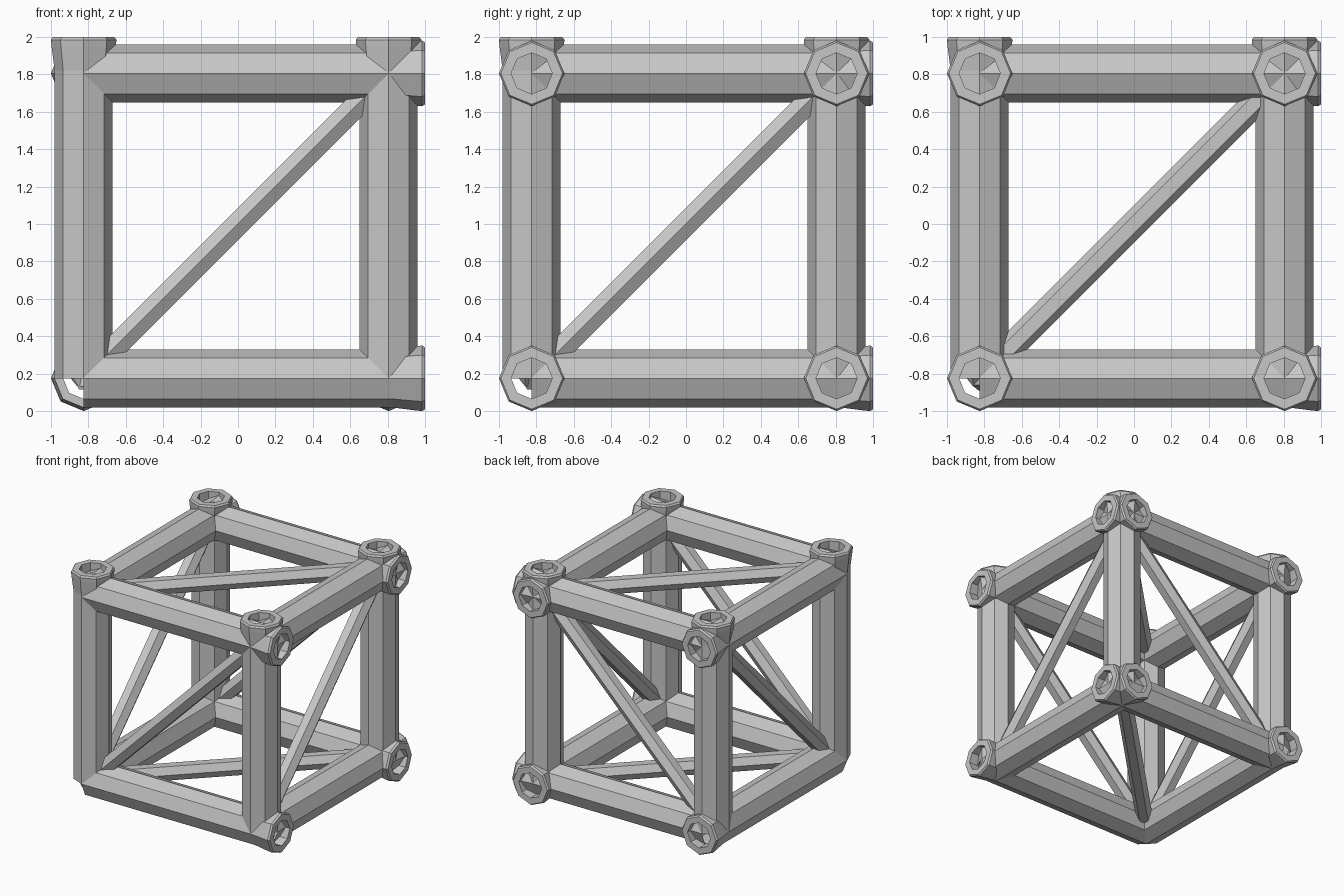
import bpy, bmesh, math
from mathutils import Vector

cube = bpy.data.objects.get("Cube")
if cube:
    bpy.data.objects.remove(cube, do_unlink=True)

grey = bpy.data.materials.new("plain_grey")
grey.use_nodes = True
colour = (0.57, 0.57, 0.57, 1)
grey.diffuse_color = colour
grey.node_tree.nodes["Principled BSDF"].inputs["Base Color"].default_value = colour

LOW, HIGH = -0.825, 0.805          # beam centre lines on every axis
LIFT = Vector((0, 0, 1))
AXES = [Vector((1, 0, 0)), Vector((0, 1, 0)), Vector((0, 0, 1))]
AXIS_NAMES = "xyz"


def lathe(name, origin, axis, ref, sides, profile):
    """Open faceted tube: profile holds (radius, distance along axis)."""
    axis, ref = axis.normalized(), ref.normalized()
    other = axis.cross(ref)
    bm = bmesh.new()
    rings = []
    for radius, dist in profile:
        ring = []
        for i in range(sides):
            a = math.tau * i / sides
            spoke = ref * math.cos(a) + other * math.sin(a)
            ring.append(bm.verts.new(origin + axis * dist + spoke * radius))
        rings.append(ring)
    for r0, r1 in zip(rings, rings[1:]):
        for i in range(sides):
            j = (i + 1) % sides
            bm.faces.new((r0[i], r0[j], r1[j], r1[i]))
    mesh = bpy.data.meshes.new(name)
    bm.to_mesh(mesh)
    bm.free()
    mesh.materials.append(grey)
    obj = bpy.data.objects.new(name, mesh)
    bpy.context.collection.objects.link(obj)


# Hollow beam with a flared, bevelled socket at its positive end
BEAM = [(0.155, LOW), (0.155, 0.82), (0.172, 0.95), (0.175, 0.985),
        (0.165, 1.0), (0.11, 1.0), (0.11, 0.9)]
ROD = [(0.07, 0), (0.07, (HIGH - LOW) * math.sqrt(2))]

for k in range(3):
    n, u, v = AXES[k], AXES[(k + 1) % 3], AXES[(k + 2) % 3]
    # Four parallel edge beams
    for a in (LOW, HIGH):
        for b in (LOW, HIGH):
            lathe("beam_" + AXIS_NAMES[k], u * a + v * b + LIFT, n, u, 8, BEAM)
    # Diagonal braces on the two opposite faces
    for c in (LOW, HIGH):
        ref = u - v if k == 2 else n
        lathe("brace_" + AXIS_NAMES[k], n * c + (u + v) * LOW + LIFT,
              u + v, ref, 6, ROD)
